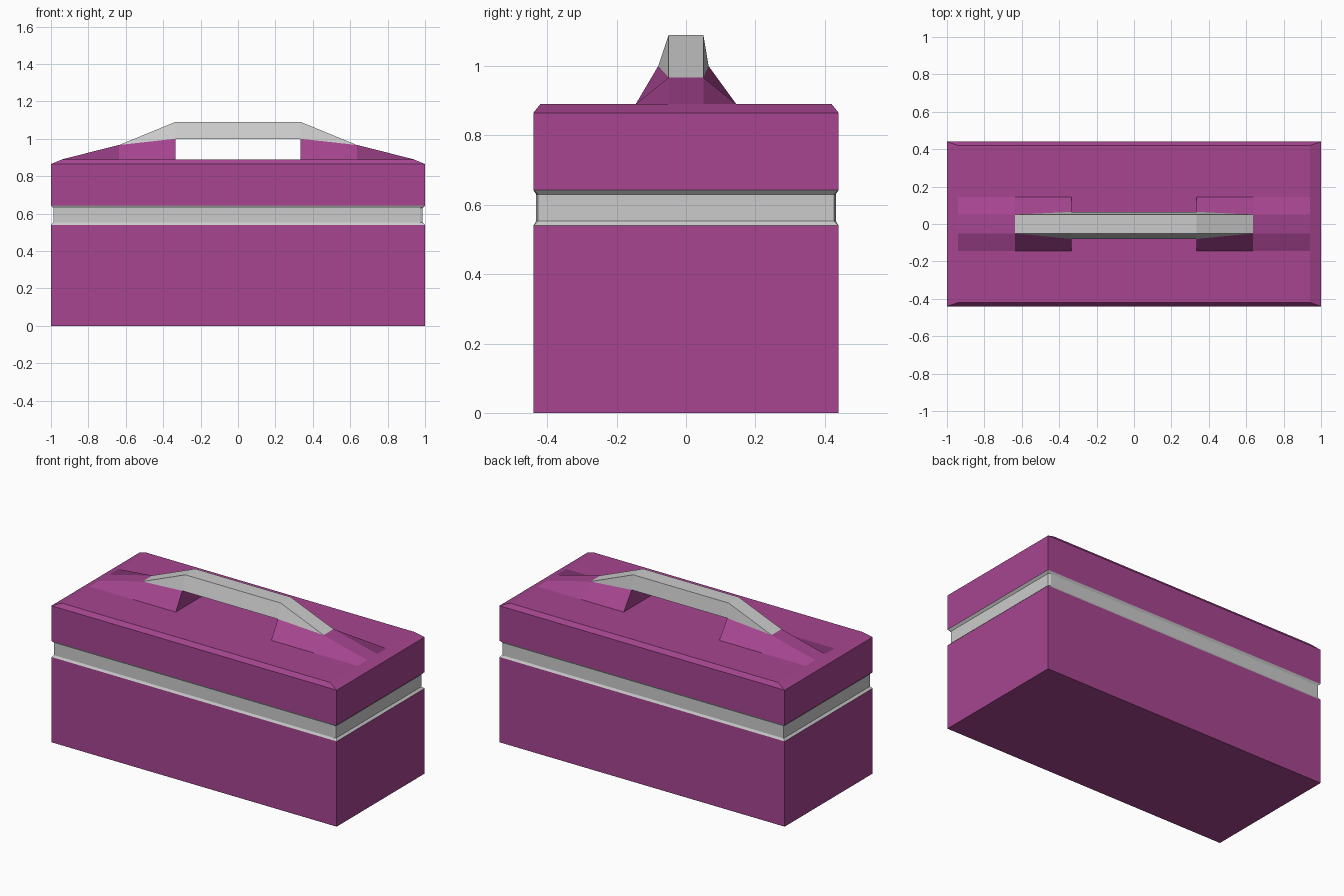
import bpy, bmesh

if "Cube" in bpy.data.objects:
    bpy.data.objects.remove(bpy.data.objects["Cube"])

magenta = bpy.data.materials.new("magenta")
magenta.diffuse_color = (0.38, 0.06, 0.28, 1)
magenta.use_nodes = True
magenta.node_tree.nodes["Principled BSDF"].inputs["Base Color"].default_value = magenta.diffuse_color


def loft(name, sections, closed=True, caps=(True, True), mat=None):
    """Skin a list of equal-length point loops; coincident points collapse."""
    bm = bmesh.new()
    rows = [[bm.verts.new(p) for p in s] for s in sections]
    n = len(rows[0])
    for a, b in zip(rows, rows[1:]):
        for i in range(n if closed else n - 1):
            j = (i + 1) % n
            bm.faces.new((a[i], a[j], b[j], b[i]))
    if caps[0]:
        bm.faces.new(rows[0][::-1])
    if caps[1]:
        bm.faces.new(rows[-1])
    bmesh.ops.remove_doubles(bm, verts=bm.verts[:], dist=0.0005)
    bmesh.ops.recalc_face_normals(bm, faces=bm.faces[:])
    me = bpy.data.meshes.new(name)
    bm.to_mesh(me)
    bm.free()
    ob = bpy.data.objects.new(name, me)
    bpy.context.collection.objects.link(ob)
    if mat:
        me.materials.append(mat)
    return ob


def rect(x, y, z, cx=0.0, cy=0.0):
    """Rectangle in plan, with optional cut corners on the right end."""
    return [(-x, -y, z), (x - cx, -y, z), (x, -y + cy, z),
            (x, y - cy, z), (x - cx, y, z), (-x, y, z)]


# Lower case, recessed band and upper case with bevelled top
loft("lower_case", [rect(1, .44, 0), rect(1, .44, .54)],
     caps=(True, False), mat=magenta)
loft("recessed_band", [rect(1, .44, .54), rect(.987, .432, .553, .015, .006),
                       rect(.987, .432, .63, .015, .006), rect(1, .44, .643)],
     caps=(False, False))
loft("upper_case", [rect(1, .44, .643), rect(1, .44, .865), rect(.94, .42, .89)],
     caps=(False, True), mat=magenta)


# Handle supports: upright block tapering out to a wedge on the lid
def support(s):
    def section(x, y0, y1, z):
        return [(s * x, -.145, .89), (s * x, y0, z),
                (s * x, y1, z), (s * x, .145, .89)]
    return [section(.335, -.08, .065, 1.0),
            section(.635, -.05, .05, .967),
            section(.94, -.05, .05, .8905)]


for side, s in (("left", -1), ("right", 1)):
    ob = loft(side + "_handle_support", support(s), closed=False,
              caps=(True, False), mat=magenta)
    # an open shell: make the normals face away from the support's inside
    me = ob.data
    top = max(me.polygons, key=lambda p: abs(p.normal.z))
    if top.normal.z < 0:
        me.flip_normals()


# Grey grip bar, sloping to a thin edge at each end
def grip(x, y0, y1, z0, z1):
    return [(x, y0, z0), (x, y1, z0), (x, .05, z1), (x, -.05, z1)]


loft("handle_grip", [grip(-.635, -.05, .05, .967, .967),
                     grip(-.335, -.08, .065, 1.0, 1.09),
                     grip(.335, -.08, .065, 1.0, 1.09),
                     grip(.635, -.05, .05, .967, .967)],
     caps=(False, False))
